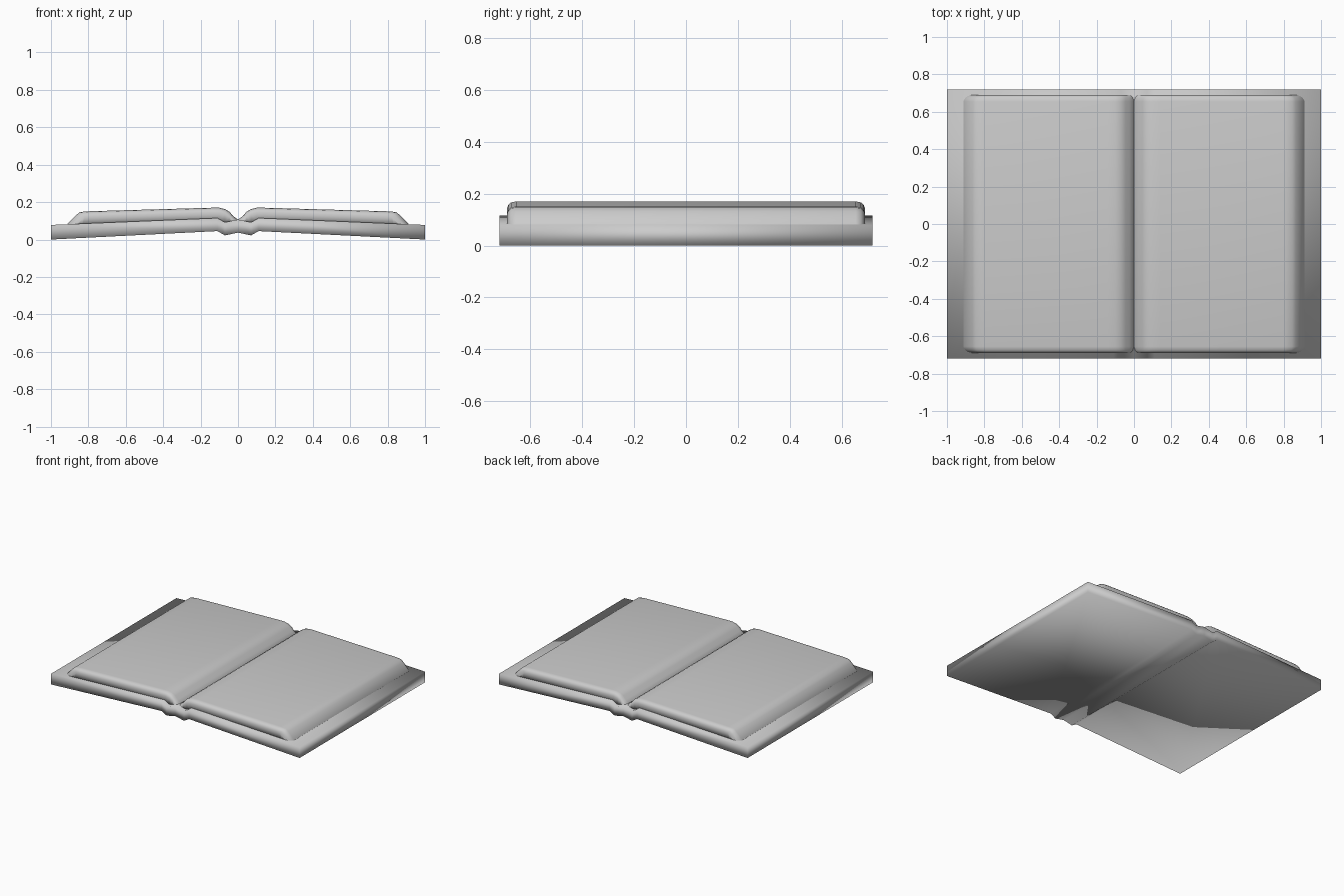
import bpy, bmesh

cube = bpy.data.objects.get("Cube")
if cube:
    bpy.data.objects.remove(cube, do_unlink=True)

grey = bpy.data.materials.new("light grey")
grey.use_nodes = True
colour = (0.6, 0.6, 0.6, 1)
grey.diffuse_color = colour
grey.node_tree.nodes["Principled BSDF"].inputs["Base Color"].default_value = colour


def loft(name, sections):
    """Skin sections along y; each is (y, list of (x, z_top, z_bottom))."""
    bm = bmesh.new()
    tops, bots = [], []
    for y, pts in sections:
        tops.append([bm.verts.new((x, y, t)) for x, t, b in pts])
        bots.append([bm.verts.new((x, y, b)) for x, t, b in pts])
    count = len(sections[0][1])
    for grid in (tops, bots):
        for r in range(len(grid) - 1):
            for i in range(count - 1):
                bm.faces.new((grid[r][i], grid[r][i + 1], grid[r + 1][i + 1], grid[r + 1][i]))
    # Close the long sides and the two ends
    for r in range(len(tops) - 1):
        for i in (0, -1):
            bm.faces.new((tops[r][i], tops[r + 1][i], bots[r + 1][i], bots[r][i]))
    for r in (0, -1):
        for i in range(count - 1):
            bm.faces.new((tops[r][i], tops[r][i + 1], bots[r][i + 1], bots[r][i]))
    bmesh.ops.remove_doubles(bm, verts=bm.verts, dist=1e-5)
    bmesh.ops.recalc_face_normals(bm, faces=bm.faces)
    mesh = bpy.data.meshes.new(name)
    bm.to_mesh(mesh)
    bm.free()
    mesh.materials.append(grey)
    mesh.shade_smooth()
    obj = bpy.data.objects.new(name, mesh)
    bpy.context.collection.objects.link(obj)
    return obj


# Bent cover with a ridged spine, mirrored about the middle
half = [(0, 0.107, 0.037), (0.07, 0.092, 0.022), (0.11, 0.115, 0.045), (1, 0.078, 0)]
cover_profile = [(-x, t, b) for x, t, b in reversed(half[1:])] + half
loft("cover", [(y, cover_profile) for y in (-0.72, 0.72)])

# Page blocks: arched top falling into the gutter, sloping fore edge
page_top = [(0, 0.107), (0.025, 0.125), (0.045, 0.148), (0.07, 0.163), (0.1, 0.17),
            (0.14, 0.17), (0.8, 0.151), (0.845, 0.147), (0.865, 0.131), (0.912, 0.083)]
# Each end station: y, drop of the top, inset of the fore edge
ends = [(0.69, 0.025, 0.045), (0.685, 0.013, 0.022), (0.675, 0.004, 0.008), (0.655, 0, 0)]


def page_section(side, drop, inset):
    pts = []
    for x, z in page_top:
        base = min(0.1, 0.117 - 0.041 * x)
        reach = max(0, (x - 0.75) / 0.16)
        gutter = max(0, 1 - x / 0.03)
        new_x = x - inset * min(1, reach) + inset * 0.4 * gutter
        pts.append((side * new_x, max(base, z - drop), base - 0.006))
    return pts


for side, label in ((1, "left"), (-1, "right")):
    stations = [(-y, d, i) for y, d, i in ends] + list(reversed(ends))
    loft(label + "_pages", [(y, page_section(side, d, i)) for y, d, i in stations])
